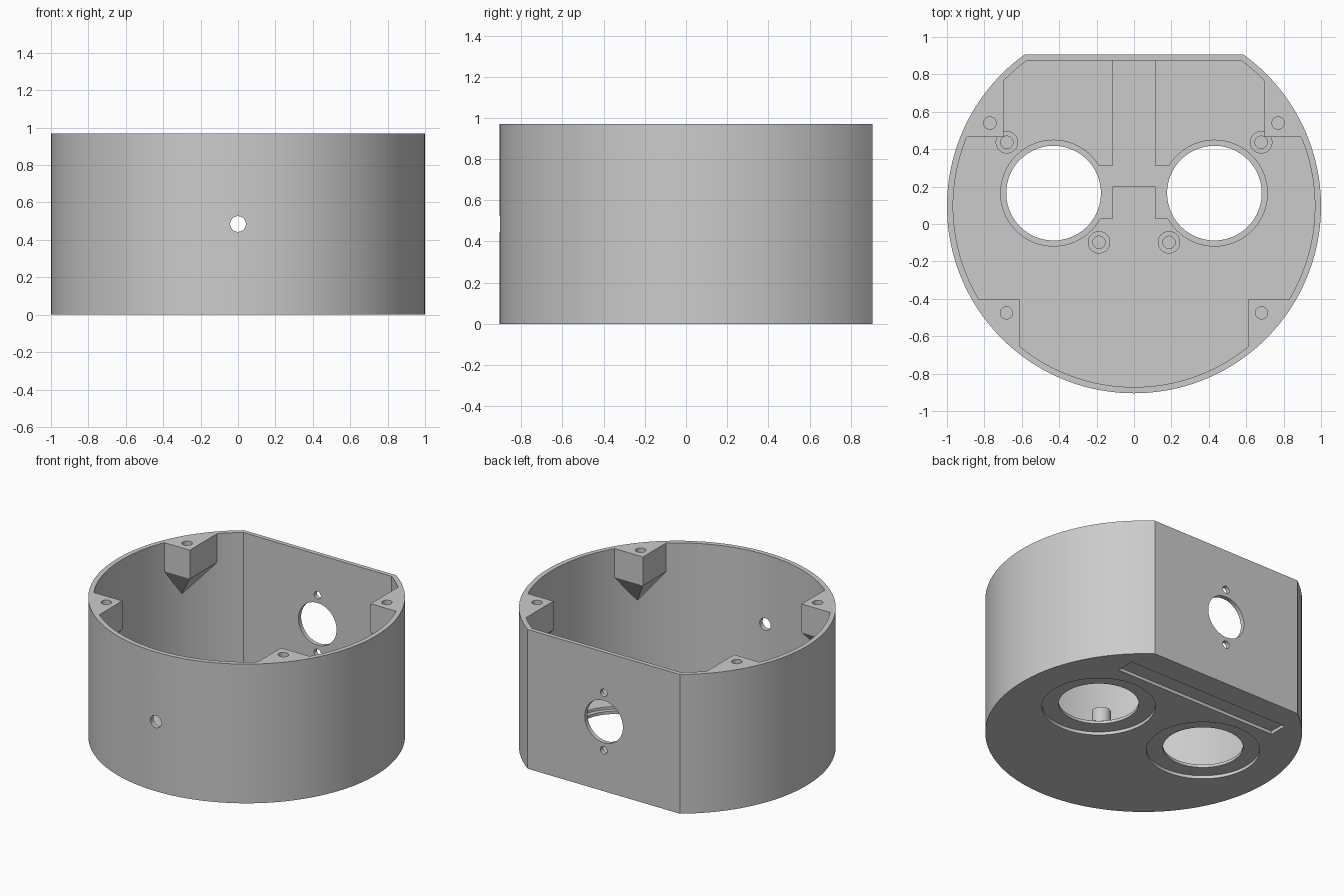
import bpy, bmesh, math
from mathutils import Vector, Matrix

old = bpy.data.objects.get("Cube")
if old:
    bpy.data.objects.remove(old)

H, FLOOR, CY = 0.97, 0.06, 0.095      # height, floor top, centre of the round wall
R_OUT, R_IN = 1.0, 0.967
BACK_OUT, BACK_IN = 0.905, 0.875

grey = bpy.data.materials.new("plain grey")
grey.use_nodes = True
grey.diffuse_color = (0.6, 0.6, 0.6, 1)
grey.node_tree.nodes["Principled BSDF"].inputs["Base Color"].default_value = (0.6, 0.6, 0.6, 1)


def finish(name, bm):
    bmesh.ops.recalc_face_normals(bm, faces=bm.faces)
    mesh = bpy.data.meshes.new(name)
    bm.to_mesh(mesh)
    bm.free()
    mesh.materials.append(grey)
    obj = bpy.data.objects.new(name, mesh)
    bpy.context.collection.objects.link(obj)
    return obj


def prism(name, outline, z0, z1):
    bm = bmesh.new()
    face = bm.faces.new([bm.verts.new((x, y, z0)) for x, y in outline])
    ext = bmesh.ops.extrude_face_region(bm, geom=[face])
    top = [v for v in ext["geom"] if isinstance(v, bmesh.types.BMVert)]
    bmesh.ops.translate(bm, verts=top, vec=(0, 0, z1 - z0))
    return finish(name, bm)


def box(name, x0, x1, y0, y1, z0, z1):
    return prism(name, [(x0, y0), (x1, y0), (x1, y1), (x0, y1)], z0, z1)


def rod(name, centre, radius, length, along_y=False, sides=64):
    bm = bmesh.new()
    turn = Matrix.Rotation(math.pi / 2, 4, "X") if along_y else Matrix()
    bmesh.ops.create_cone(bm, cap_ends=True, segments=sides, radius1=radius, radius2=radius,
                          depth=length, matrix=Matrix.Translation(centre) @ turn)
    return finish(name, bm)


def cut(target, *cutters):
    # subtract each cutter, keep the result as plain mesh, discard the cutters
    for c in cutters:
        mod = target.modifiers.new("cut", "BOOLEAN")
        mod.operation, mod.solver, mod.object = "DIFFERENCE", "EXACT", c
        c.hide_render = True
    graph = bpy.context.evaluated_depsgraph_get()
    mesh = bpy.data.meshes.new_from_object(target.evaluated_get(graph))
    target.modifiers.clear()
    target.data = mesh
    for c in cutters:
        bpy.data.objects.remove(c)


def arc(radius, a0, a1, n):
    return [(radius * math.cos(a0 + (a1 - a0) * i / n),
             CY + radius * math.sin(a0 + (a1 - a0) * i / n)) for i in range(n + 1)]


def d_shape(radius, flat):
    a = math.asin((flat - CY) / radius)
    return arc(radius, math.pi - a, 2 * math.pi + a, 128)


# Round shell with a flat back
housing = prism("housing", d_shape(R_OUT, BACK_OUT), 0, H)
cut(housing, prism("cavity", d_shape(R_IN, BACK_IN), FLOOR, H + 0.2))

# Openings in the walls
cut(housing,
    rod("cable_hole", (0, -0.9, 0.485), 0.042, 0.3, True),
    rod("socket_hole", (0, 0.9, 0.485), 0.147, 0.2, True),
    rod("upper_screw_hole", (0, 0.9, 0.685), 0.026, 0.2, True),
    rod("lower_screw_hole", (0, 0.9, 0.285), 0.026, 0.2, True))

# Floor: two round openings with a seat above and a wide recess below
LEDGE = 0.042
for s in (-1, 1):
    x = 0.43 * s
    cut(housing, rod("lower_recess", (x, 0.165, -0.04), 0.358, 0.124, sides=96))
    cut(housing, rod("upper_seat", (x, 0.165, LEDGE + 0.05), 0.283, 0.1, sides=96))
    inner, outer = sorted((0.115 * s, 0.35 * s))
    cut(housing, box("side_pocket", inner, outer, 0.03, 0.31, LEDGE, 0.2))
    cut(housing, rod("round_opening", (x, 0.165, 0), 0.253, 0.4, sides=96))

# Channel towards the back, and the long slot underneath
cut(housing, box("channel", -0.115, 0.115, 0.2, BACK_IN, 0.034, 0.2))
cut(housing, box("bottom_slot", -0.63, 0.63, 0.6, 0.73, -0.1, 0.022))


def boss(name, s, corner, sign, hole):
    # corner block against the round wall, tapering down to a point on the wall
    cx, cy = corner
    rad = R_IN + 0.006
    a_side = math.asin((cy - CY) / rad)
    a_end = sign * math.acos(cx / rad)
    outline = [corner] + arc(rad, a_side, a_end, 12)
    tip = Vector((hole[0], hole[1] - CY)).normalized() * rad
    bm = bmesh.new()
    for z in (H, H - 0.2):
        for x, y in outline:
            bm.verts.new((s * x, y, z))
    bm.verts.new((s * tip.x, CY + tip.y, H - 0.39))
    bmesh.ops.convex_hull(bm, input=bm.verts)
    bmesh.ops.dissolve_limit(bm, angle_limit=0.01, verts=bm.verts, edges=bm.edges)
    obj = finish(name, bm)
    cut(obj, rod("boss_hole", (s * hole[0], hole[1], H), 0.033, 0.3, sides=32))
    return obj


def post(name, x, y):
    obj = rod(name, (x, y, 0.11), 0.06, 0.12, sides=48)
    cut(obj, rod("post_hole", (x, y, 0.17), 0.033, 0.2, sides=32))
    return obj


# Lid bosses and screw posts, mirrored left and right
parts = [housing]
for s, side in ((1, "left"), (-1, "right")):
    parts += [boss(f"back_{side}_boss", s, (0.697, 0.465), 1, (0.77, 0.54)),
              boss(f"front_{side}_boss", s, (0.612, -0.4), -1, (0.682, -0.475)),
              post(f"outer_{side}_post", 0.68 * s, 0.437),
              post(f"inner_{side}_post", 0.187 * s, -0.098)]

# Smooth the round walls, keep the edges crisp
bpy.ops.object.select_all(action="DESELECT")
for p in parts:
    p.select_set(True)
bpy.context.view_layer.objects.active = housing
bpy.ops.object.shade_smooth_by_angle(angle=math.radians(25))
